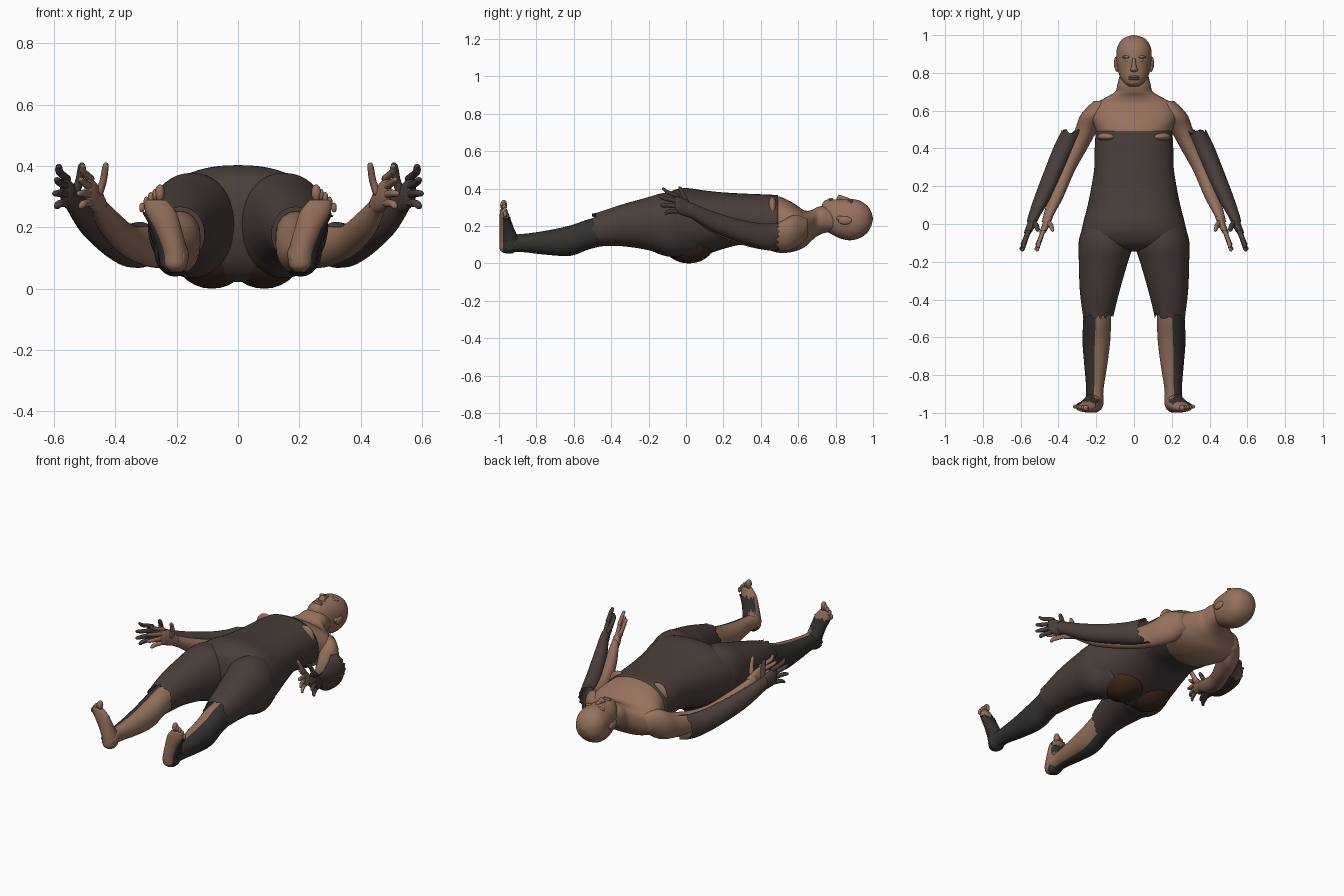
import bpy, bmesh, math, random
from mathutils import Vector

random.seed(4)


def material(name, rgb):
    m = bpy.data.materials.new(name)
    m.diffuse_color = (*rgb, 1)
    return m


SKIN = material("skin", (0.30, 0.165, 0.11))
CLOTH = material("dark_cloth", (0.068, 0.048, 0.042))
KNIT = material("dark_knit", (0.035, 0.031, 0.028))
BROWN = material("brown_cloth", (0.05, 0.022, 0.012))
WHITE = material("eye", (0.45, 0.38, 0.33))


def finish(bm, name, mat):
    bmesh.ops.recalc_face_normals(bm, faces=bm.faces)
    me = bpy.data.meshes.new(name)
    bm.to_mesh(me)
    bm.free()
    for p in me.polygons:
        p.use_smooth = True
    me.materials.append(mat)
    ob = bpy.data.objects.new(name, me)
    bpy.context.collection.objects.link(ob)
    return ob


def spline(pts, steps):
    # Catmull-Rom through the sections
    out = []
    for i in range(len(pts) - 1):
        a, b, c, d = (pts[max(0, min(len(pts) - 1, k))] for k in (i - 1, i, i + 1, i + 2))
        for j in range(steps):
            t = j / steps
            out.append([0.5 * (2 * q + (r - p) * t + (2 * p - 5 * q + 4 * r - s) * t * t
                               + (3 * q - p - 3 * r + s) * t ** 3) for p, q, r, s in zip(a, b, c, d)])
    return out + [list(pts[-1])]


def loft(name, secs, mat, axes="XZ", n=2.0, side=1, seg=32, steps=5, jag=()):
    """Sections are (x, y, z, radius_a, radius_b); jag lists torn ends (0 / -1)."""
    ia, ib = "XYZ".index(axes[0]), "XYZ".index(axes[1])
    ic = 3 - ia - ib
    bm = bmesh.new()
    rings = []
    for x, y, z, ra, rb in spline(secs, steps):
        ring = []
        for k in range(seg):
            t = 2 * math.pi * k / seg
            c, s = math.cos(t), math.sin(t)
            p = Vector((x, y, z))
            p[ia] += max(ra, 0.001) * math.copysign(abs(c) ** (2 / n), c)
            p[ib] += max(rb, 0.001) * math.copysign(abs(s) ** (2 / n), s)
            p.x *= side
            ring.append(bm.verts.new(p))
        rings.append(ring)
    for r0, r1 in zip(rings, rings[1:]):
        for k in range(seg):
            bm.faces.new((r0[k], r0[(k + 1) % seg], r1[(k + 1) % seg], r1[k]))
    for e in (0, -1):
        if e in jag:
            for v in rings[e]:
                v.co[ic] += random.uniform(-0.016, 0.012)
        else:
            bm.faces.new(rings[e])
    return finish(bm, name, mat)


def blob(name, loc, rad, mat):
    bm = bmesh.new()
    bmesh.ops.create_uvsphere(bm, u_segments=24, v_segments=14, radius=1)
    for v in bm.verts:
        v.co = Vector(a * b + c for a, b, c in zip(v.co, rad, loc))
    return finish(bm, name, mat)


def body(rows):
    # (y, half width, low z, high z) -> loft sections
    return [(0, y, (lo + hi) / 2, w, (hi - lo) / 2) for y, w, lo, hi in rows]


# Head
loft("head", body([(0.728, 0.035, 0.21, 0.318), (0.745, 0.055, 0.18, 0.338), (0.78, 0.075, 0.155, 0.343),
                   (0.83, 0.088, 0.132, 0.343), (0.88, 0.093, 0.124, 0.345), (0.93, 0.09, 0.136, 0.335),
                   (0.97, 0.07, 0.165, 0.308), (0.99, 0.042, 0.2, 0.277), (1.0, 0.003, 0.237, 0.243)]),
     SKIN, n=2.2, seg=40)
loft("nose", [(0, 0.805, 0.335, 0.012, 0.01), (0, 0.815, 0.343, 0.021, 0.022), (0, 0.835, 0.343, 0.013, 0.02),
              (0, 0.875, 0.34, 0.009, 0.008)], SKIN)
for z, y in ((0.339, 0.779), (0.338, 0.768)):
    blob("lip", (0, y, z), (0.03, 0.007, 0.012), SKIN)
for s in (1, -1):
    blob("eye", (s * 0.036, 0.868, 0.331), (0.015, 0.007, 0.009), WHITE)
    blob("brow", (s * 0.038, 0.884, 0.331), (0.026, 0.008, 0.014), SKIN)
    blob("ear", (s * 0.095, 0.85, 0.23), (0.011, 0.036, 0.022), SKIN)
    blob("ear_lobe", (s * 0.09, 0.825, 0.24), (0.01, 0.02, 0.014), SKIN)

# Bare neck, shoulders and chest
loft("upper_torso", body([(0.79, 0.075, 0.17, 0.29), (0.74, 0.088, 0.163, 0.308), (0.7, 0.1, 0.145, 0.3),
                          (0.67, 0.15, 0.12, 0.285), (0.63, 0.215, 0.085, 0.285), (0.57, 0.232, 0.062, 0.325),
                          (0.49, 0.2, 0.058, 0.36), (0.4, 0.19, 0.09, 0.355)]), SKIN, n=2.3, seg=48)

# One-piece suit
loft("suit_torso", body([(0.492, 0.203, 0.063, 0.366), (0.4, 0.208, 0.083, 0.37), (0.3, 0.21, 0.1, 0.374),
                         (0.2, 0.225, 0.078, 0.38), (0.1, 0.245, 0.045, 0.39), (0, 0.27, 0.022, 0.403),
                         (-0.07, 0.278, 0.035, 0.39), (-0.12, 0.22, 0.09, 0.35), (-0.145, 0.1, 0.17, 0.27)]),
     CLOTH, n=2.3, seg=56)

THIGH = [(0.13, 0.06, 0.2, 0.11, 0.15), (0.148, -0.06, 0.205, 0.138, 0.17), (0.152, -0.13, 0.21, 0.142, 0.165),
         (0.162, -0.2, 0.213, 0.13, 0.142), (0.181, -0.35, 0.203, 0.106, 0.11), (0.19, -0.49, 0.178, 0.08, 0.088)]
SHIN = [(0.188, -0.44, 0.178, 0.065, 0.075), (0.188, -0.52, 0.16, 0.066, 0.077), (0.192, -0.62, 0.126, 0.066, 0.077),
        (0.195, -0.75, 0.115, 0.053, 0.06), (0.2, -0.88, 0.113, 0.038, 0.044), (0.203, -0.95, 0.11, 0.042, 0.046),
        (0.205, -0.985, 0.1, 0.03, 0.03)]
FOOT = [(0.203, -0.952, 0.055, 0.018, 0.022), (0.205, -0.95, 0.075, 0.038, 0.045), (0.208, -0.945, 0.12, 0.043, 0.053),
        (0.228, -0.96, 0.19, 0.045, 0.038), (0.252, -0.97, 0.25, 0.05, 0.027), (0.27, -0.975, 0.29, 0.036, 0.018)]
ARM = [(0.17, 0.65, 0.19, 0.045, 0.05), (0.213, 0.58, 0.17, 0.068, 0.09), (0.252, 0.5, 0.145, 0.06, 0.078),
       (0.3, 0.4, 0.14, 0.053, 0.064), (0.36, 0.28, 0.158, 0.046, 0.052), (0.415, 0.14, 0.21, 0.04, 0.046),
       (0.455, 0.04, 0.268, 0.026, 0.034), (0.465, 0.01, 0.285, 0.024, 0.036)]
SLEEVE = [(0.32, 0.49, 0.143, 0.064, 0.075), (0.36, 0.42, 0.143, 0.06, 0.07), (0.415, 0.3, 0.17, 0.053, 0.062),
          (0.48, 0.15, 0.222, 0.045, 0.054), (0.53, 0.04, 0.278, 0.031, 0.042), (0.54, 0.01, 0.29, 0.027, 0.04)]


def hand(kind, x, mat, side, f):
    # palm, four fanned fingers and an upright thumb
    loft(kind + "_palm", [(x, 0.04, 0.275, 0.024 * f, 0.032), (x + 0.012, 0, 0.295, 0.021 * f, 0.045),
                          (x + 0.03, -0.04, 0.313, 0.018 * f, 0.048), (x + 0.038, -0.06, 0.32, 0.01, 0.04)],
         mat, side=side, seg=20)
    for i, (ty, tz) in enumerate(((-0.115, 0.268), (-0.138, 0.31), (-0.145, 0.355), (-0.128, 0.398))):
        bz, tx = 0.28 + 0.026 * i, x + 0.066 - 0.006 * abs(i - 1)
        my, mz = (ty - 0.04) / 2, (bz + tz) / 2 + 0.003
        loft(kind + "_finger", [(x + 0.028, -0.035, bz, 0.012 * f, 0.013), (x + 0.052, my - 0.015, mz, 0.011 * f, 0.012),
                                (tx, ty + 0.008, tz, 0.009 * f, 0.009), (tx + 0.002, ty, tz + 0.001, 0.003, 0.003)],
             mat, side=side, seg=12, steps=4)
    loft(kind + "_thumb", [(x + 0.005, 0.005, 0.305, 0.016 * f, 0.022), (x - 0.012, -0.008, 0.35, 0.012 * f, 0.015),
                           (x - 0.02, -0.03, 0.4, 0.01 * f, 0.011), (x - 0.021, -0.034, 0.412, 0.003, 0.003)],
         mat, axes="XY", side=side, seg=12, steps=4)


for s in (1, -1):
    # Buttock and chest patches showing through the suit
    blob("seat_patch", (s * 0.085, 0.015, 0.115), (0.125, 0.14, 0.115), BROWN)
    blob("chest_patch", (s * 0.135, 0.462, 0.29), (0.06, 0.025, 0.067), SKIN)

    # Suit legs with torn hems
    loft("suit_leg", THIGH, CLOTH, side=s, n=2.1, seg=40, jag=(-1,))

    # Bare lower legs inside loose stockings
    loft("lower_leg", SHIN, SKIN, side=s)
    stock = [(x + 0.012, y, z - 0.005, a + 0.003, b + 0.003) for x, y, z, a, b in SHIN[:-1]]
    loft("stocking", stock, KNIT, side=s, jag=(0, -1))

    # Feet with toes pointing up
    loft("foot", FOOT, SKIN, axes="XY", side=s)
    cuff = [(x + 0.005, y + 0.006, z - 0.002, a + 0.004, b - 0.004) for x, y, z, a, b in FOOT[:5]]
    loft("stocking_foot", cuff, KNIT, axes="XY", side=s, jag=(-1,))
    for i in range(5):
        r = 0.016 if i == 0 else 0.0115 - 0.0006 * i
        blob("toe", (s * (0.255 + 0.0145 * i), -0.975 + 0.002 * i, 0.312 - 0.003 * i - 0.0022 * i * i),
             (r, r * 1.15, r * 1.75), SKIN)

    # Bare arms, and torn sleeves with gloves standing off them
    loft("arm", ARM, SKIN, side=s)
    hand("hand", 0.452, SKIN, s, 1.0)
    loft("sleeve", SLEEVE, KNIT if s == 0 else CLOTH, side=s, jag=(0,))
    hand("glove", 0.53, CLOTH, s, 1.15)
